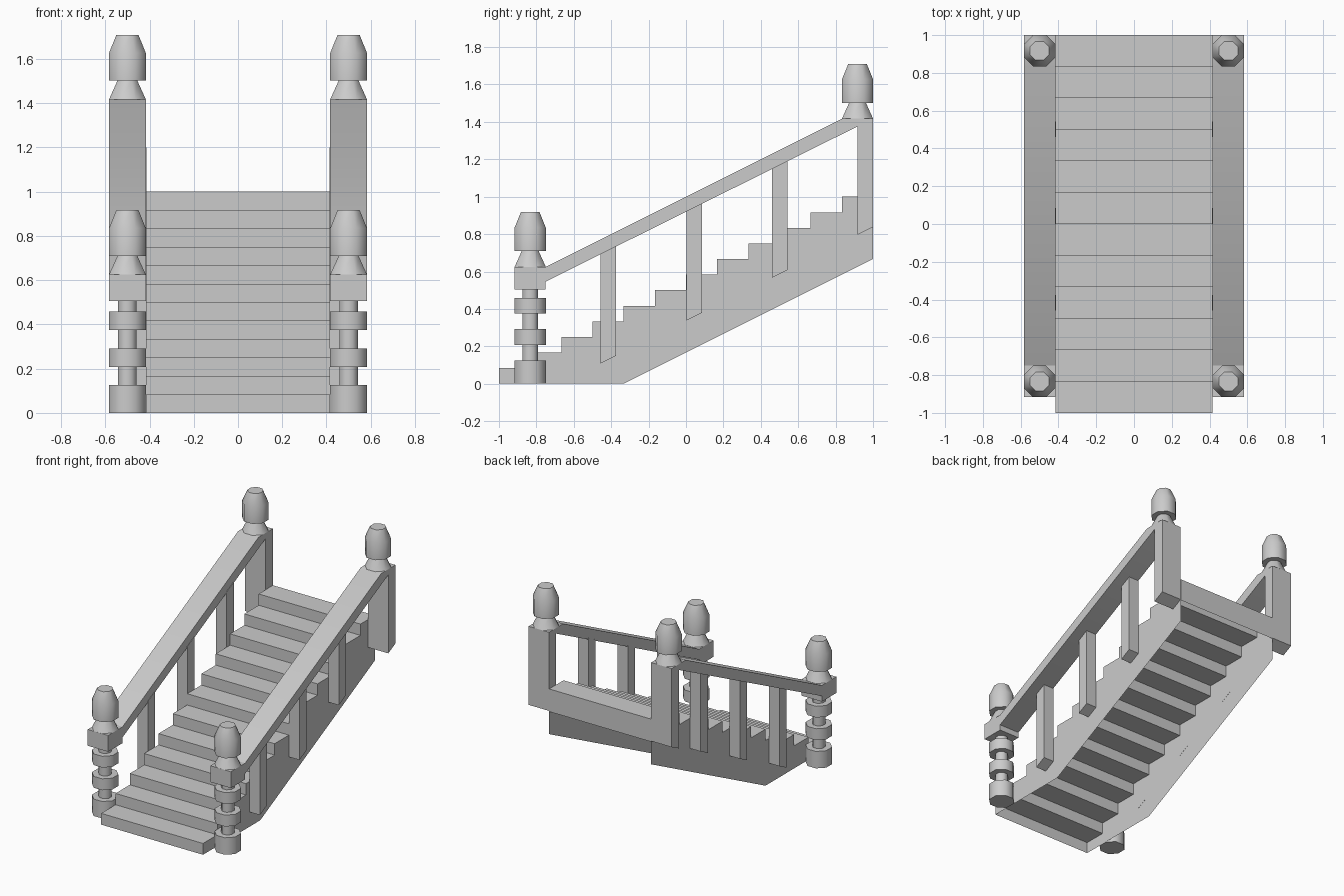
import bpy, bmesh
from math import radians, cos, sin, pi

if "Cube" in bpy.data.objects:
    bpy.data.objects.remove(bpy.data.objects["Cube"])


def finish(name, bm):
    bmesh.ops.recalc_face_normals(bm, faces=bm.faces)
    me = bpy.data.meshes.new(name)
    bm.to_mesh(me)
    bm.free()
    me.shade_smooth()
    me.set_sharp_from_angle(angle=radians(50))
    ob = bpy.data.objects.new(name, me)
    bpy.context.collection.objects.link(ob)
    return ob


def extrude_side(name, pts, x0, x1):
    """Closed (y, z) outline extruded along x."""
    bm = bmesh.new()
    a = [bm.verts.new((x0, y, z)) for y, z in pts]
    b = [bm.verts.new((x1, y, z)) for y, z in pts]
    bm.faces.new(a)
    bm.faces.new(b)
    for i in range(len(pts)):
        j = (i + 1) % len(pts)
        bm.faces.new((a[i], a[j], b[j], b[i]))
    return finish(name, bm)


def lathe(name, cx, cy, profile, z0=0.0, n=8):
    """Octagonal turning from (half width, z) points, capped at both ends."""
    bm = bmesh.new()
    rings = []
    for r, z in profile:
        R = r / cos(pi / n)
        rings.append([bm.verts.new((cx + R * cos((k + .5) * 2 * pi / n),
                                    cy + R * sin((k + .5) * 2 * pi / n), z0 + z))
                      for k in range(n)])
    for lo, hi in zip(rings, rings[1:]):
        for k in range(n):
            m = (k + 1) % n
            bm.faces.new((lo[k], lo[m], hi[m], hi[k]))
    bm.faces.new(rings[0])
    bm.faces.new(rings[-1])
    return finish(name, bm)


# Stair flight: treads and risers with side walls, open underneath
N, W = 12, 0.415
run, rise = 2 / N, 1 / N
steps = [(-1, 0)]
for i in range(N):
    steps += [(-1 + i * run, (i + 1) * rise), (-1 + (i + 1) * run, (i + 1) * rise)]
steps.append((1, 0.833))                      # short drop at the back
under = [(1, 0.667), (-0.333, 0)]             # lower edge of the side walls
bm = bmesh.new()
sides = [[bm.verts.new((x, y, z)) for y, z in steps + under] for x in (-W, W)]
for s in sides:
    bm.faces.new(s)
for i in range(len(steps) - 1):
    bm.faces.new((sides[0][i], sides[0][i + 1], sides[1][i + 1], sides[1][i]))
finish("stair_flight", bm)

A, B = 0.0833, 0.0417
cap = [(A, 0), (.045, .085), (A, .085), (A, .21), (.05, .292)]
foot = [(A, 0), (A, .125), (B, .125), (B, .208), (A, .208), (A, .292),
        (B, .292), (B, .375), (A, .375), (A, .458), (B, .458), (B, .505)]


def rail_under(y):
    return .505 + .4975 * (y + .833)


for s, side in ((-1, "left"), (1, "right")):
    x0, x1, xm = s * .4167, s * .5833, s * .5
    # Sloping handrail
    extrude_side(side + "_handrail",
                 [(-.917, .505), (-.833, .505), (1, 1.417), (.835, 1.417), (-.917, .541)], x0, x1)
    # Lower newel: turned foot, square block, cap
    lathe(side + "_lower_newel", xm, -.833, foot)
    extrude_side(side + "_lower_newel_block",
                 [(-.917, .505), (-.75, .505), (-.75, .625), (-.917, .625)], x0, x1)
    lathe(side + "_lower_cap", xm, -.833, cap, .625)
    # Upper newel: flat post and cap
    extrude_side(side + "_upper_newel",
                 [(.917, .797), (1, .838), (1, 1.417), (.917, 1.417)], x0, x1)
    lathe(side + "_upper_cap", xm, .917, cap, 1.417)
    # Balusters with sloping ends
    for i, y in enumerate((-.458, .002, .46)):
        z = .108 + .5 * (y + .458)
        y2 = y + .0833
        extrude_side(f"{side}_baluster_{i + 1}",
                     [(y, z), (y2, z + .042), (y2, rail_under(y2) + .01), (y, rail_under(y) + .01)],
                     s * .414, s * .5)
